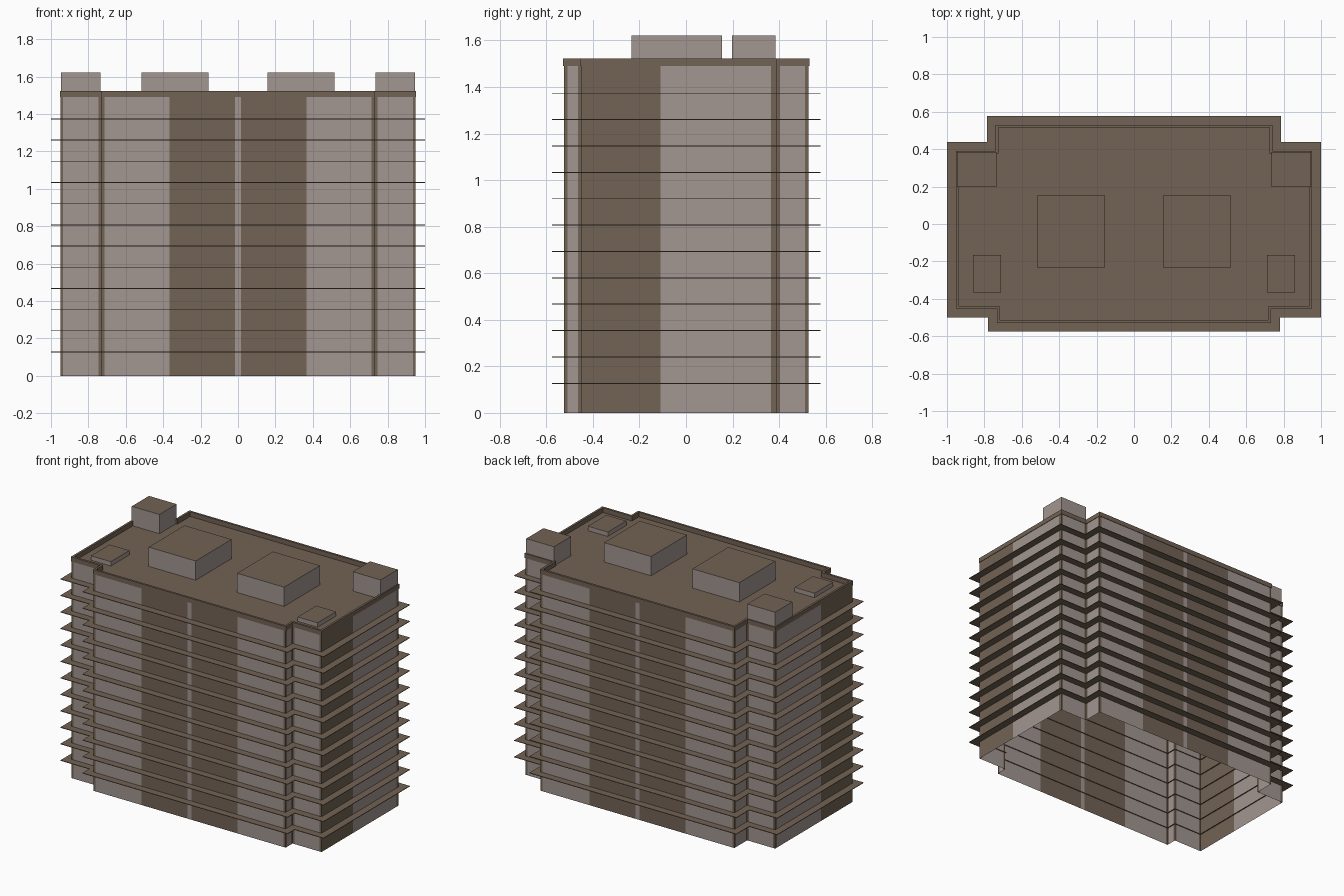
import bpy, bmesh
from mathutils import Vector

if "Cube" in bpy.data.objects:
    bpy.data.objects.remove(bpy.data.objects["Cube"])

def material(name, rgb):
    m = bpy.data.materials.new(name)
    m.diffuse_color = (*rgb, 1)
    m.use_nodes = True
    m.node_tree.nodes["Principled BSDF"].inputs["Base Color"].default_value = m.diffuse_color
    return m

BROWN = material("brown", (0.170, 0.125, 0.090))
LIGHT = material("warm_grey", (0.36, 0.305, 0.282))

def finish(name, bm, mats):
    me = bpy.data.meshes.new(name)
    bm.to_mesh(me)
    bm.free()
    ob = bpy.data.objects.new(name, me)
    for m in mats:
        me.materials.append(m)
    bpy.context.collection.objects.link(ob)
    return ob

def outline(d=0.0):
    """Stepped footprint, counter-clockwise, pushed outward by d."""
    xf, xb, xw = 0.73 + d, 0.737 + d, 0.95 + d
    yf, ys, yr, yb = -0.525 - d, -0.45 - d, 0.388 + d, 0.527 + d
    right = [(xf, yf), (xf, ys), (xw, ys), (xw, yr), (xb, yr), (xb, yb)]
    return right + [(-x, y) for x, y in reversed(right)]

def ring(bm, d_in, d_out, z0, z1):
    """Closed band following the footprint."""
    loops = [[bm.verts.new((x, y, z)) for x, y in outline(d)]
             for d, z in ((d_in, z0), (d_out, z0), (d_out, z1), (d_in, z1))]
    n = len(loops[0])
    for k in range(4):
        a, b = loops[k], loops[(k + 1) % 4]
        for i in range(n):
            j = (i + 1) % n
            bm.faces.new((a[i], a[j], b[j], b[i]))
    bmesh.ops.recalc_face_normals(bm, faces=bm.faces[:])

# Outer walls: each run is cut into brown and grey panels
TOP, PANEL_TOP, ROOF = 1.522, 1.50, 1.49
bm = bmesh.new()
pts = [Vector(p) for p in outline()]
for i, a in enumerate(pts):
    b = pts[(i + 1) % len(pts)]
    L = (b - a).length
    edge = 0.015
    if L > 1.2:                                   # front and back
        h = L / 2
        cuts = [0, edge, h - 0.365, h - 0.015, h + 0.015, h + 0.365, L - edge, L]
        cols = [0, 1, 0, 1, 0, 1, 0]
    elif L > 0.5:                                 # long sides: front part brown
        cuts, cols = [0, 0.34, L - 0.022, L], [0, 1, 0]
        if a.x < 0:
            cuts, cols = [L - c for c in reversed(cuts)], cols[::-1]
    else:                                         # corner steps
        cuts, cols = [0, edge, L - edge, L], [0, 1, 0]
    for c0, c1, col in zip(cuts, cuts[1:], cols):
        p, q = a.lerp(b, c0 / L), a.lerp(b, c1 / L)
        for z0, z1, c in ((0, PANEL_TOP, col), (PANEL_TOP, TOP - 0.002, 0)):
            f = bm.faces.new([bm.verts.new((v.x, v.y, z)) for v, z in
                              ((p, z0), (q, z0), (q, z1), (p, z1))])
            f.material_index = c
bmesh.ops.remove_doubles(bm, verts=bm.verts[:], dist=0.0005)
finish("walls", bm, [BROWN, LIGHT])

# Parapet
bm = bmesh.new()
ring(bm, -0.012, 0.003, ROOF, TOP)
finish("parapet", bm, [BROWN])

# Roof deck
bm = bmesh.new()
bm.faces.new([bm.verts.new((x, y, ROOF)) for x, y in outline(-0.002)])
finish("roof_deck", bm, [BROWN])

# Projecting floor ledges
for k in range(12):
    bm = bmesh.new()
    z = 0.127 + k * 0.1133
    ring(bm, -0.006, 0.05, z - 0.002, z + 0.002)
    finish(f"floor_ledge_{k + 1}", bm, [BROWN])

# Roof boxes: grey sides, brown top
def roof_box(name, x0, x1, y0, y1, z1):
    for s, side in ((1, "right"), (-1, "left")):
        bm = bmesh.new()
        bmesh.ops.create_cube(bm, size=1)
        for v in bm.verts:
            v.co = (s * (x0 + x1) / 2 + v.co.x * (x1 - x0),
                    (y0 + y1) / 2 + v.co.y * (y1 - y0),
                    ROOF if v.co.z < 0 else z1)
        bm.normal_update()
        for f in bm.faces:
            f.material_index = 0 if f.normal.z > 0.5 else 1
        finish(f"{name}_{side}", bm, [BROWN, LIGHT])

roof_box("plant_room", 0.157, 0.515, -0.235, 0.155, 1.622)
roof_box("stair_head", 0.735, 0.946, 0.197, 0.384, 1.622)
roof_box("roof_hatch", 0.71, 0.862, -0.367, -0.165, 1.52)
